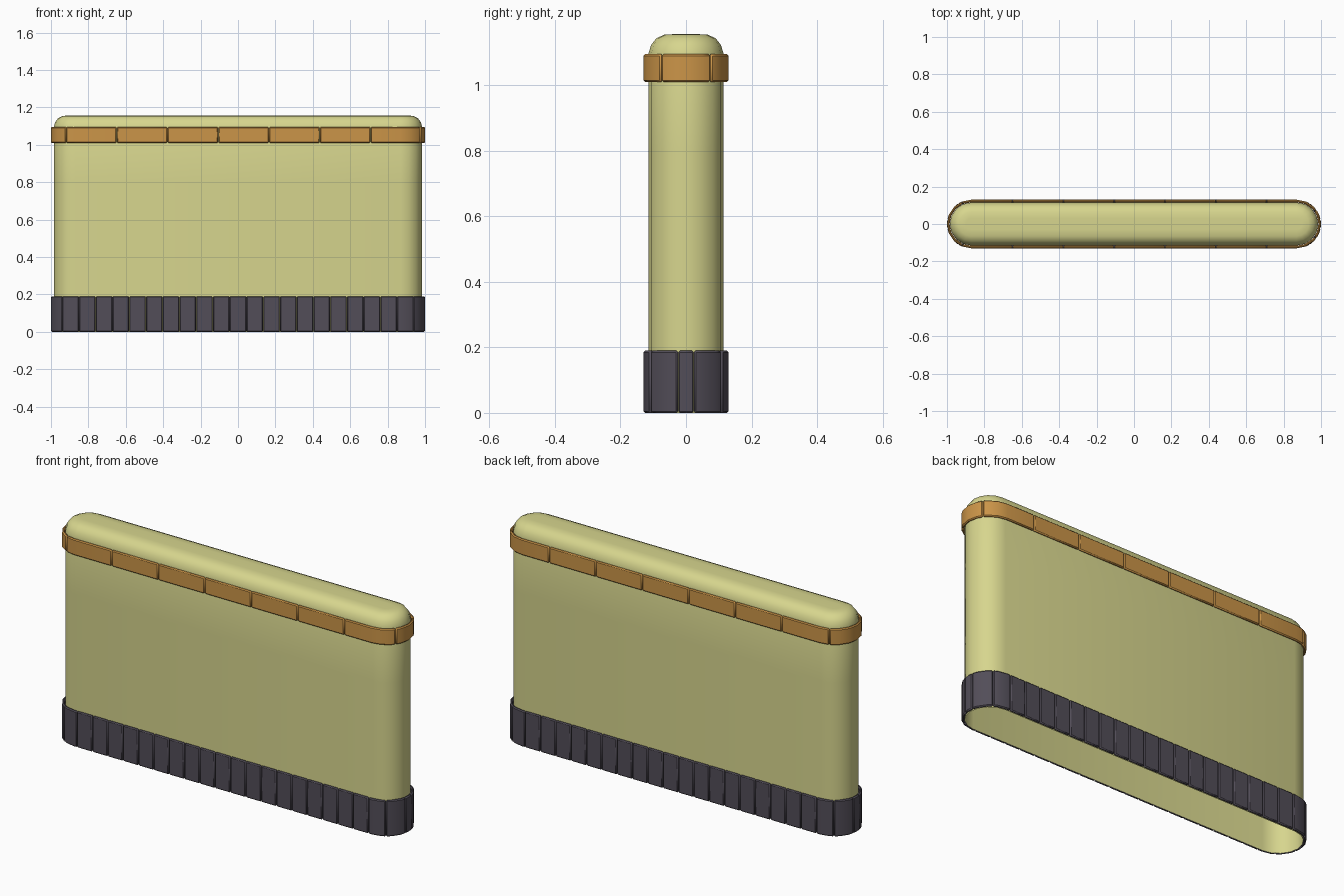
import bpy, bmesh, math

if "Cube" in bpy.data.objects:
    bpy.data.objects.remove(bpy.data.objects["Cube"])

HALF = 0.87          # half length of the straight sides
R_BODY, R_BAND = 0.115, 0.13
L = HALF + R_BAND * math.pi / 2      # quarter of the band perimeter


def material(name, rgb):
    m = bpy.data.materials.new(name)
    m.diffuse_color = (*rgb, 1)
    m.use_nodes = True
    m.node_tree.nodes["Principled BSDF"].inputs["Base Color"].default_value = m.diffuse_color
    return m


def finish(name, bm, mat, angle=None):
    bmesh.ops.recalc_face_normals(bm, faces=bm.faces)
    me = bpy.data.meshes.new(name)
    bm.to_mesh(me)
    bm.free()
    ob = bpy.data.objects.new(name, me)
    bpy.context.collection.objects.link(ob)
    me.materials.append(mat)
    for o in bpy.context.selected_objects:
        o.select_set(False)
    ob.select_set(True)
    bpy.context.view_layer.objects.active = ob
    if angle is None:
        bpy.ops.object.shade_smooth()
    else:
        bpy.ops.object.shade_smooth_by_angle(angle=math.radians(angle))
    return ob


def path_point(s, r):
    """Point on a rounded-end loop; s runs from the middle of the front."""
    s = (s + L) % (4 * L) - L
    flip = 1
    if s > L:                         # back half is the front turned round
        s, flip = s - 2 * L, -1
    d = max(abs(s) - HALF, 0) / R_BAND
    x = math.copysign(min(abs(s), HALF) + r * math.sin(d), s)
    return flip * x, -flip * r * math.cos(d)


# facet corners of the two rounded ends, as positions along the loop
ARC = [e + HALF + R_BAND * math.pi * k / 8 for e in (0, 2 * L) for k in range(9)]
ARC += [a + 4 * L for a in ARC] + [a - 4 * L for a in ARC]


def along(x):
    """Distance along the front for a joint seen at x."""
    if abs(x) <= HALF:
        return x
    return math.copysign(HALF + R_BAND * math.asin((abs(x) - HALF) / R_BAND), x)


def block_ring(name, front, z0, z1, mat):
    """Ring of bevelled blocks; joints on the back mirror the front."""
    joints = sorted(front + [2 * L - s for s in front])
    joints.append(joints[0] + 4 * L)
    bm = bmesh.new()
    gap = 0.0008
    for a, b in zip(joints, joints[1:]):
        a, b = a + gap, b - gap
        ss = [a] + sorted(s for s in ARC if a + 0.004 < s < b - 0.004) + [b]
        rows = []
        for s in ss:
            o, i = path_point(s, R_BAND), path_point(s, R_BODY + 0.001)
            rows.append([bm.verts.new((*p, z)) for p, z in
                         ((o, z0), (o, z1), (i, z1), (i, z0))])
        for p, q in zip(rows, rows[1:]):
            for k in range(4):
                n = (k + 1) % 4
                bm.faces.new((p[k], p[n], q[n], q[k]))
        bm.faces.new(rows[0])
        bm.faces.new(rows[-1])
    ob = finish(name, bm, mat, 30)
    mod = ob.modifiers.new("soft_edges", 'BEVEL')
    mod.width = 0.005
    mod.segments = 1
    mod.limit_method = 'ANGLE'
    mod.angle_limit = math.radians(50)
    return ob


cream = material("pale_yellow_plaster", (0.68, 0.67, 0.27))
orange = material("orange_trim", (0.60, 0.30, 0.065))
grey = material("dark_grey_stone", (0.085, 0.075, 0.098))

# wall body: open underneath, rounded over at the top
bm = bmesh.new()
profile = [(0, 0), (0, 0.4), (0, 0.8), (0, 1.095), (0.008, 1.122),
           (0.024, 1.143), (0.05, 1.155), (0.085, 1.156)]
rings = []
for inset, z in profile:
    r = R_BODY - inset
    ring = []
    for side in (1, -1):
        for k in range(9):
            t = math.pi * k / 8
            ring.append(bm.verts.new((side * (HALF + r * math.sin(t)),
                                      -side * r * math.cos(t), z)))
    rings.append(ring)
for lo, hi in zip(rings, rings[1:]):
    for k in range(len(lo)):
        n = (k + 1) % len(lo)
        bm.faces.new((lo[k], lo[n], hi[n], hi[k]))
bm.faces.new(rings[-1])
finish("wall_body", bm, cream)

# orange trim blocks below the rounded cap
block_ring("trim_band", [along(-0.92 + 0.2715 * k) for k in range(7)] + [along(0.975)],
           1.01, 1.095, orange)

# dark stone blocks around the foot
stones = [along(sx * (0.045 + 0.0895 * k)) for k in range(11) for sx in (1, -1)]
stones += [L - 0.025, -L + 0.025]
block_ring("base_stones", stones, 0.0, 0.19, grey)
